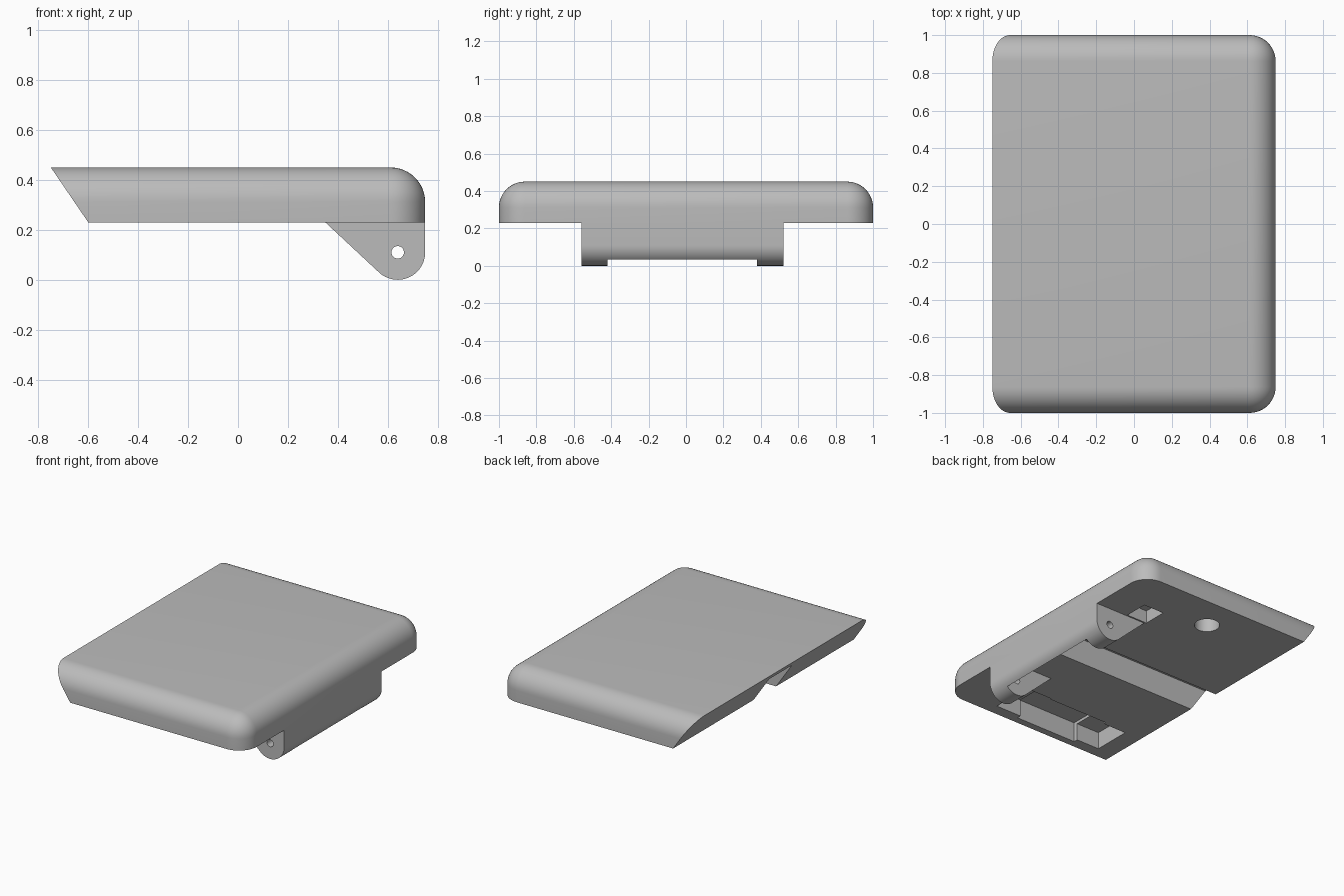
import bpy, bmesh, math
from mathutils import Vector

cube = bpy.data.objects.get("Cube")
if cube:
    bpy.data.objects.remove(cube, do_unlink=True)

grey = bpy.data.materials.new("plain grey")
grey.use_nodes = True
grey.diffuse_color = (0.5, 0.5, 0.5, 1)
grey.node_tree.nodes["Principled BSDF"].inputs["Base Color"].default_value = (0.5, 0.5, 0.5, 1)

BASE, TOP = 0.23, 0.45


def to_object(name, bm):
    bmesh.ops.recalc_face_normals(bm, faces=bm.faces)
    mesh = bpy.data.meshes.new(name)
    bm.to_mesh(mesh)
    bm.free()
    mesh.materials.append(grey)
    obj = bpy.data.objects.new(name, mesh)
    bpy.context.collection.objects.link(obj)
    return obj


def box_mesh(x, y, z):
    bm = bmesh.new()
    bmesh.ops.create_cube(bm, size=1)
    for v in bm.verts:
        v.co = Vector(r[0] if c < 0 else r[1] for c, r in zip(v.co, (x, y, z)))
    return bm


def box(name, x, y, z):
    return to_object(name, box_mesh(x, y, z))


def prism(name, profile, y0, y1):
    """Extrude an outline in the xz plane from y0 to y1."""
    bm = bmesh.new()
    face = bm.faces.new([bm.verts.new((x, y0, z)) for x, z in profile])
    ext = bmesh.ops.extrude_face_region(bm, geom=[face])
    moved = [g for g in ext["geom"] if isinstance(g, bmesh.types.BMVert)]
    bmesh.ops.translate(bm, verts=moved, vec=(0, y1 - y0, 0))
    return to_object(name, bm)


def arc(cx, cz, r, start, end, steps):
    angles = [math.radians(start + (end - start) * i / steps) for i in range(steps + 1)]
    return [(cx + r * math.cos(a), cz + r * math.sin(a)) for a in angles]


def cut(obj, cutters):
    """Subtract each cutter, bake the result and drop the cutters."""
    for c in cutters:
        c.hide_render = True
        mod = obj.modifiers.new("cut", "BOOLEAN")
        mod.operation, mod.solver, mod.object = "DIFFERENCE", "EXACT", c
    bpy.context.view_layer.update()
    evaluated = obj.evaluated_get(bpy.context.evaluated_depsgraph_get())
    baked = bpy.data.meshes.new_from_object(evaluated)
    obj.modifiers.clear()
    obj.data = baked
    for c in cutters:
        bpy.data.objects.remove(c, do_unlink=True)


# Body: slab with rounded upper rim, cut off at a slant on one end
bm = box_mesh((-1, 0.75), (-1, 1), (BASE, TOP))
rim = []
for e in bm.edges:
    a, b = (v.co for v in e.verts)
    mid = (a + b) / 2
    long_top = mid.z > TOP - 0.01 and mid.x > -0.9
    end_upright = mid.x > 0.7 and abs(a.z - b.z) > 0.1
    if long_top or end_upright:
        rim.append(e)
bmesh.ops.bevel(bm, geom=rim, offset=0.138, segments=12, profile=0.5, affect="EDGES")
bmesh.ops.bisect_plane(bm, geom=bm.verts[:] + bm.edges[:] + bm.faces[:],
                       plane_co=(-0.6, 0, BASE), plane_no=(-0.22, 0, -0.15), clear_outer=True)
bmesh.ops.holes_fill(bm, edges=[e for e in bm.edges if e.is_boundary])
body = to_object("body", bm)

# Underside: cable channel, round socket, side pocket and stepped bay
bm = bmesh.new()
bmesh.ops.create_cone(bm, cap_ends=True, segments=40, radius1=0.082, radius2=0.082, depth=0.3)
bmesh.ops.translate(bm, verts=bm.verts, vec=(0.02, 0.76, 0.21))
socket = to_object("socket_cutter", bm)
cut(body, [
    box("channel_cutter", (-1, 0.6), (-0.14, 0.11), (0.1, 0.41)),
    socket,
    box("side_pocket_cutter", (0.34, 0.5), (0.53, 0.7), (0.1, 0.32)),
])
for name, x, y, depth in (
        ("bay_cutter", (-0.29, 0.19), (-0.95, -0.63), 0.37),
        ("bay_end_cutter", (-0.47, -0.28), (-0.92, -0.65), 0.35),
        ("bay_inner_end_cutter", (0.18, 0.39), (-0.92, -0.62), 0.35)):
    cut(body, [box(name, x, y, (0.1, depth))])

# Hinge lug: two pierced ears joined by a thin outer wall
outline = [(0.35, BASE), (0.75, BASE)] + arc(0.64, 0.11, 0.11, 0, -133, 24)
lug = prism("hinge_lug", outline, -0.56, 0.52)
cut(lug, [
    box("lug_gap_cutter", (0.2, 0.72), (-0.42, 0.38), (-0.2, 0.4)),
    prism("pin_hole_cutter", arc(0.64, 0.11, 0.025, 0, 345, 23), -0.8, 0.8),
])

# Smooth shading with crisp corners
for obj in (body, lug):
    bpy.ops.object.select_all(action="DESELECT")
    obj.select_set(True)
    bpy.context.view_layer.objects.active = obj
    bpy.ops.object.shade_smooth_by_angle(angle=math.radians(30))
